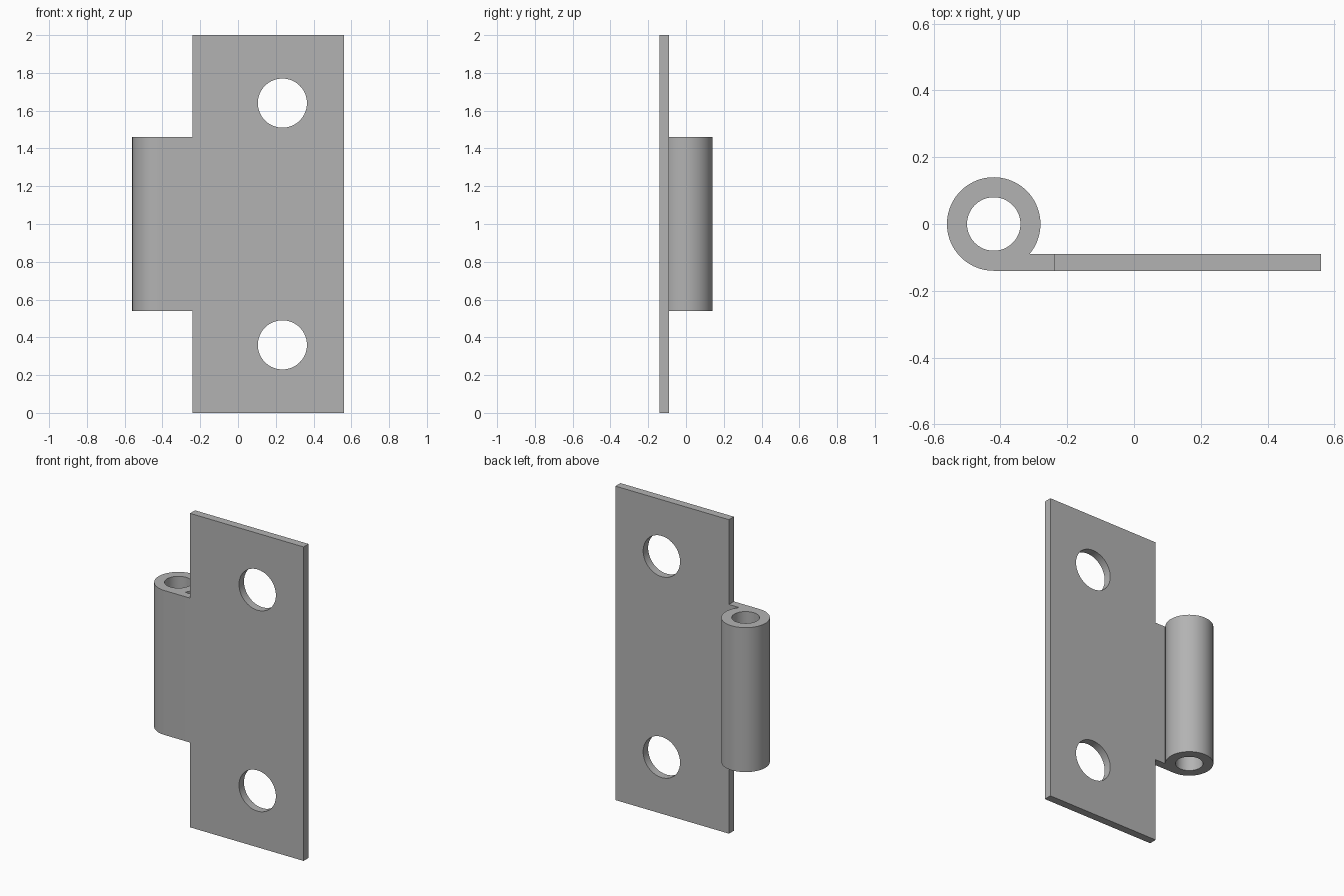
import bpy, bmesh
from math import radians, sin, cos, asin

cube = bpy.data.objects.get("Cube")
if cube:
    bpy.data.objects.remove(cube, do_unlink=True)

# Main sizes
HEIGHT = 2.0
EDGE, FAR = -0.24, 0.56           # leaf sides in x
FRONT, BACK = -0.14, -0.09        # leaf faces in y
PIN_X, OUTER, INNER = -0.42, 0.14, 0.08
LOW, HIGH = 0.54, 1.46            # knuckle ends in z

steel = bpy.data.materials.new("plain grey steel")
GREY = (0.45, 0.45, 0.45, 1)
steel.diffuse_color = GREY
steel.use_nodes = True
steel.node_tree.nodes["Principled BSDF"].inputs["Base Color"].default_value = GREY


def prism(name, points, direction):
    """Extrude a closed outline of 3D points along a direction."""
    bm = bmesh.new()
    face = bm.faces.new([bm.verts.new(p) for p in points])
    ext = bmesh.ops.extrude_face_region(bm, geom=[face])
    moved = [v for v in ext["geom"] if isinstance(v, bmesh.types.BMVert)]
    bmesh.ops.translate(bm, verts=moved, vec=direction)
    bmesh.ops.recalc_face_normals(bm, faces=bm.faces)
    mesh = bpy.data.meshes.new(name)
    bm.to_mesh(mesh)
    bm.free()
    mesh.materials.append(steel)
    obj = bpy.data.objects.new(name, mesh)
    bpy.context.collection.objects.link(obj)
    return obj


def arc(radius, start, end, steps):
    angles = [radians(start + (end - start) * i / steps) for i in range(steps + 1)]
    return [(radius * cos(a), radius * sin(a)) for a in angles]


def combine(target, other, operation):
    """Apply a boolean and remove the other object."""
    mod = target.modifiers.new(operation, "BOOLEAN")
    mod.operation, mod.object, mod.solver = operation, other, "EXACT"
    bpy.context.view_layer.objects.active = target
    bpy.ops.object.modifier_apply(modifier=mod.name)
    bpy.data.objects.remove(other, do_unlink=True)


# Flat leaf
leaf = prism("hinge_leaf", [(EDGE, FRONT, 0), (FAR, FRONT, 0), (FAR, BACK, 0), (EDGE, BACK, 0)],
             (0, 0, HEIGHT))

# Rolled knuckle: the sheet leaves the leaf and curls around the pin bore
meet = 360 + asin(BACK / OUTER) * 180 / 3.14159265
curl = [(PIN_X + x, y, LOW) for x, y in arc(OUTER, meet - 360, 270, 72)]
knuckle = prism("knuckle", curl + [(EDGE, FRONT, LOW), (EDGE, BACK, LOW)], (0, 0, HIGH - LOW))
bore = prism("bore_cutter", [(PIN_X + x, y, LOW - 0.1) for x, y in arc(INNER, 0, 360, 64)[:-1]],
             (0, 0, HIGH - LOW + 0.2))
combine(knuckle, bore, "DIFFERENCE")
combine(leaf, knuckle, "UNION")

# Screw holes
for z in (0.36, HEIGHT - 0.36):
    hole = prism("hole_cutter", [(0.235 + x, FRONT - 0.1, z + y) for x, y in arc(0.13, 0, 360, 64)[:-1]],
                 (0, 0.3, 0))
    combine(leaf, hole, "DIFFERENCE")

# Smooth curves, crisp edges, flat faces kept flat
bpy.ops.object.select_all(action="DESELECT")
leaf.select_set(True)
bpy.context.view_layer.objects.active = leaf
bpy.ops.object.shade_smooth_by_angle(angle=radians(30))
weighted = leaf.modifiers.new("flat faces", "WEIGHTED_NORMAL")
weighted.keep_sharp = True
